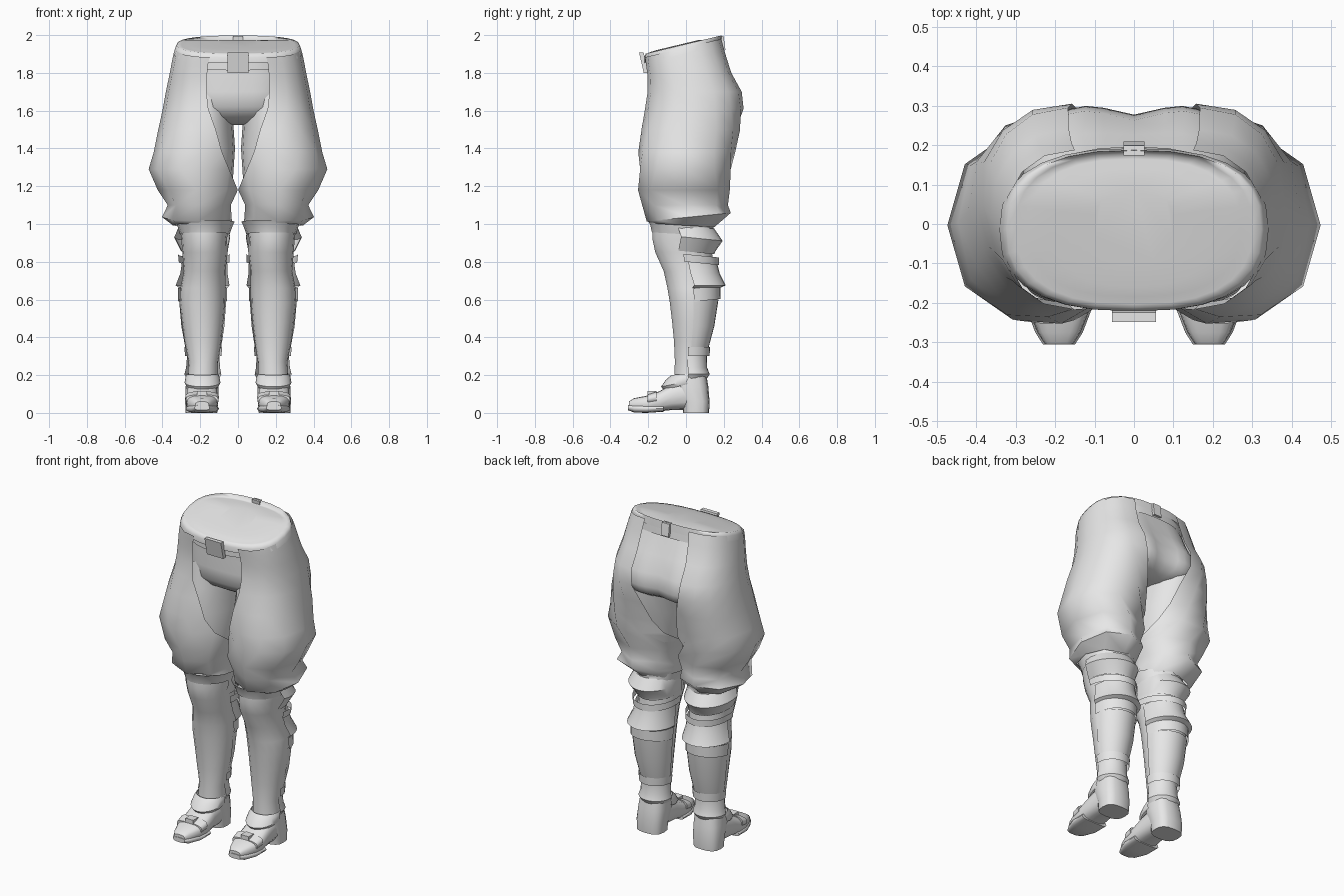
import bpy, bmesh, math
from math import cos, sin, radians, pi

mat = bpy.data.materials.new("light_grey")
mat.diffuse_color = (0.8, 0.8, 0.8, 1)


def finish(name, bm, mirror=True, angle=45):
    me = bpy.data.meshes.new(name)
    bm.to_mesh(me)
    bm.free()
    me.materials.append(mat)
    ob = bpy.data.objects.new(name, me)
    bpy.context.collection.objects.link(ob)
    if mirror:
        ob.modifiers.new("mirror", 'MIRROR').use_clip = False
    bpy.ops.object.select_all(action='DESELECT')
    ob.select_set(True)
    bpy.context.view_layer.objects.active = ob
    bpy.ops.object.shade_smooth_by_angle(angle=radians(angle))
    return ob


def spow(v, p):
    return math.copysign(abs(v) ** (2 / p), v)


def ring(z, x0, x1, y0, y1, tilt=0, n=16, a0=0, a1=360, p=2.0, xc=None):
    """Rounded cross-section in a box; z leans with y by tilt."""
    xc = (x0 + x1) / 2 if xc is None else xc
    yc = (y0 + y1) / 2
    pts = []
    for k in range(n + 1):
        a = radians(a0 + (a1 - a0) * k / n)
        c, s = spow(cos(a), p), spow(sin(a), p)
        y = yc + (y1 - y0) / 2 * s
        pts.append((xc + (x1 - xc if c > 0 else xc - x0) * c, y, z + tilt * y))
    return pts


def loft(name, rings, top=False, bottom=False, mirror=True, angle=45, fix=False, tweak=None):
    """Skin rings listed from top to bottom."""
    bm = bmesh.new()
    rows = [[bm.verts.new(tweak(*q) if tweak else q) for q in r] for r in rings]
    for a, b in zip(rows, rows[1:]):
        for j in range(len(a) - 1):
            bm.faces.new((a[j], b[j], b[j + 1], a[j + 1]))
    if top:
        bm.faces.new(rows[0][:-1])
    if bottom:
        bm.faces.new(rows[-1][:-1][::-1])
    bmesh.ops.remove_doubles(bm, verts=bm.verts, dist=0.0005)
    if fix:
        bmesh.ops.recalc_face_normals(bm, faces=bm.faces)
    return finish(name, bm, mirror, angle)


def box(name, x0, x1, y0, y1, z0, z1, lean=0, mirror=False):
    bm = bmesh.new()
    bmesh.ops.create_cube(bm, size=1)
    for v in bm.verts:
        y = (y0 + y1) / 2 + v.co.y * (y1 - y0) - lean * v.co.z
        v.co = ((x0 + x1) / 2 + v.co.x * (x1 - x0), y, (z0 + z1) / 2 + v.co.z * (z1 - z0))
    return finish(name, bm, mirror, 30)


# Breeches: z, inner x, mid x, outer x, front y, back y, opening angle, tilt
breeches = [
    (1.935, 0, .15, .332, -.217, .187, 90, .24),
    (1.88, 0, .158, .346, -.212, .205, 90, .15),
    (1.79, 0, .165, .363, -.203, .24, 90, .04),
    (1.70, 0, .167, .382, -.203, .295, 90, 0),
    (1.61, 0, .165, .398, -.217, .305, 88, 0),
    (1.50, .02, .20, .422, -.236, .287, 65, 0),
    (1.38, .015, .21, .446, -.254, .262, 52, 0),
    (1.29, .01, .22, .473, -.254, .248, 36, 0),
    (1.18, .001, .22, .425, -.254, .232, 0, 0),
    (1.10, .038, .21, .372, -.232, .222, 0, 0),
    (1.035, .034, .21, .402, -.208, .237, 0, .1),
    (.992, .03, .20, .345, -.18, .15, 0, -.06)]
loft("breeches", [ring(z, xi, xo, yf, yb, t, 8, 180 + g, 540 - g, 2.2, xc)
                  for z, xi, xc, xo, yf, yb, g, t in breeches], angle=70)

# Waist: soft band and cap that levels off below the rear rim
W = dict(tilt=.24, n=28, p=2.5)


def level(x, y, z):
    return (x, y, min(z, 1.974))


cap = [[level(*q) for q in r] for r in (
    ring(1.958, -.10, .10, -.10, .09, **W), ring(1.958, -.2, .2, -.16, .14, **W),
    ring(1.956, -.27, .27, -.185, .165, **W), ring(1.953, -.30, .30, -.203, .178, **W))]
loft("waist_band", cap + [ring(1.953, -.323, .323, -.213, .187, **W),
                          ring(1.935, -.333, .333, -.221, .189, **W),
                          ring(1.905, -.341, .341, -.221, .192, **W)],
     top=True, mirror=False, angle=120)

# Belt with front and rear buckles
loft("belt", [ring(1.912, -.29, .29, -.203, .189, **W),
              ring(1.862, -.29, .29, -.203, .196, **W)], mirror=False)
box("front_buckle", -.056, .056, -.236, -.212, 1.80, 1.907, .024)
box("rear_buckle", -.026, .026, .178, .204, 1.92, 1.996, .01)


# Pelvis with a cleft at the rear
def cleft(x, y, z):
    if y > 0:
        y -= .035 * math.exp(-(x / .085) ** 2) * max(0, min(1, (1.85 - z) / .15))
    return (x, y, z)


loft("pelvis", [ring(z, -x, x, yf, yb, t, 40, p=p) for z, x, yf, yb, t, p in [
    (1.89, .28, -.188, .178, .2, 2.8), (1.79, .285, -.183, .238, .04, 2.8),
    (1.70, .285, -.188, .298, 0, 2.9), (1.62, .275, -.18, .312, 0, 2.9),
    (1.57, .26, -.14, .295, 0, 2.8), (1.54, .2, -.09, .25, 0, 2.6),
    (1.525, .12, -.03, .19, 0, 2.5)]], bottom=True, mirror=False, angle=80, tweak=cleft)

# Leg from thigh to ankle
loft("leg", [ring(*r, n=18) for r in [
    (1.70, .02, .31, -.17, .27), (1.55, .026, .33, -.19, .275), (1.40, .016, .34, -.205, .235),
    (1.22, .028, .33, -.185, .19), (1.08, .055, .31, -.165, .16), (1.0, .05, .31, -.178, .15),
    (.92, .058, .30, -.18, .14),
    (.85, .055, .295, -.165, .14), (.75, .066, .287, -.12, .15), (.66, .066, .305, -.10, .165),
    (.58, .068, .309, -.087, .165), (.48, .077, .297, -.075, .15), (.38, .088, .283, -.065, .125),
    (.27, .105, .262, -.06, .10), (.17, .107, .268, -.065, .10)]], angle=60)

# Flared cuff under the breeches hem
loft("knee_cuff", [ring(*r, -.06, 18) for r in [
    (1.010, .018, .325, -.207, .14), (.985, .03, .32, -.192, .145), (.945, .044, .308, -.183, .15)]])


# Wrapped guards and straps on the back of the leg
def guard(name, rows, a=20, tilt=0):
    loft(name, [ring(*r, tilt, 14, -a, 180 + a) for r in rows], angle=35)


guard("knee_guard", [(.99, .05, .312, -.17, .15), (.93, .042, .338, -.165, .194),
                     (.87, .052, .308, -.16, .155), (.855, .052, .30, -.16, .15)], 13, -.1)
guard("knee_strap", [(.84, .045, .318, -.155, .175), (.80, .045, .314, -.15, .175)], 8, -.1)
guard("calf_guard", [(.80, .057, .297, -.13, .163), (.74, .056, .305, -.12, .178),
                     (.675, .045, .330, -.11, .210), (.66, .058, .31, -.10, .175)], 2)
guard("calf_strap", [(.655, .058, .318, -.105, .183), (.585, .058, .318, -.095, .182)], 0, .1)
guard("shin_guard", [(.60, .062, .312, -.09, .172), (.46, .072, .30, -.075, .150),
                     (.34, .09, .278, -.065, .118)], 0)
guard("ankle_strap", [(.35, .083, .285, -.07, .127), (.30, .088, .28, -.068, .125)], 10)
guard("ankle_guard", [(.30, .098, .27, -.063, .11), (.24, .095, .275, -.063, .112),
                      (.205, .088, .284, -.065, .125), (.18, .10, .27, -.065, .11)], 10)

# Boot heel
loft("boot_heel", [ring(*r, n=16, p=2.8) for r in [
    (.20, .105, .27, -.065, .108), (.14, .102, .277, -.06, .118), (.06, .105, .28, -.02, .125),
    (0, .11, .277, -.015, .122)]], bottom=True)


# Boot foot and strips, skinned along the length
def foot_section(y, hw, z0, z1, n=16):
    return [(.19 + hw * spow(cos(2 * pi * k / n), 2.9), y,
             (z0 + z1) / 2 + (z1 - z0) / 2 * spow(sin(2 * pi * k / n), 2.9))
            for k in range(n + 1)]


def foot_part(name, rows):
    loft(name, [foot_section(*r) for r in rows], top=True, bottom=True, fix=True)


foot_part("boot_foot", [(-.303, .036, .022, .06), (-.275, .054, .008, .078), (-.21, .08, .003, .09),
                        (-.14, .086, .008, .115), (-.07, .083, .016, .155), (.02, .08, .016, .19)])
foot_part("toe_rim", [(-.306, .04, .014, .042), (-.275, .06, .002, .046), (-.21, .085, .0, .044),
                      (-.12, .089, .006, .04)])
foot_part("instep_strap", [(-.205, .086, .045, .096), (-.155, .09, .05, .114)])
box("strap_clasp", .163, .217, -.205, -.155, .085, .117, mirror=True)

# Slanted collar over the instep
loft("boot_collar", [ring(*r, t, 16, 170, 370) for *r, t in [
    (.205, .103, .272, -.075, .09, .05), (.19, .098, .278, -.105, .10, .12),
    (.165, .093, .283, -.132, .10, .2), (.15, .10, .276, -.118, .10, .25)]])
